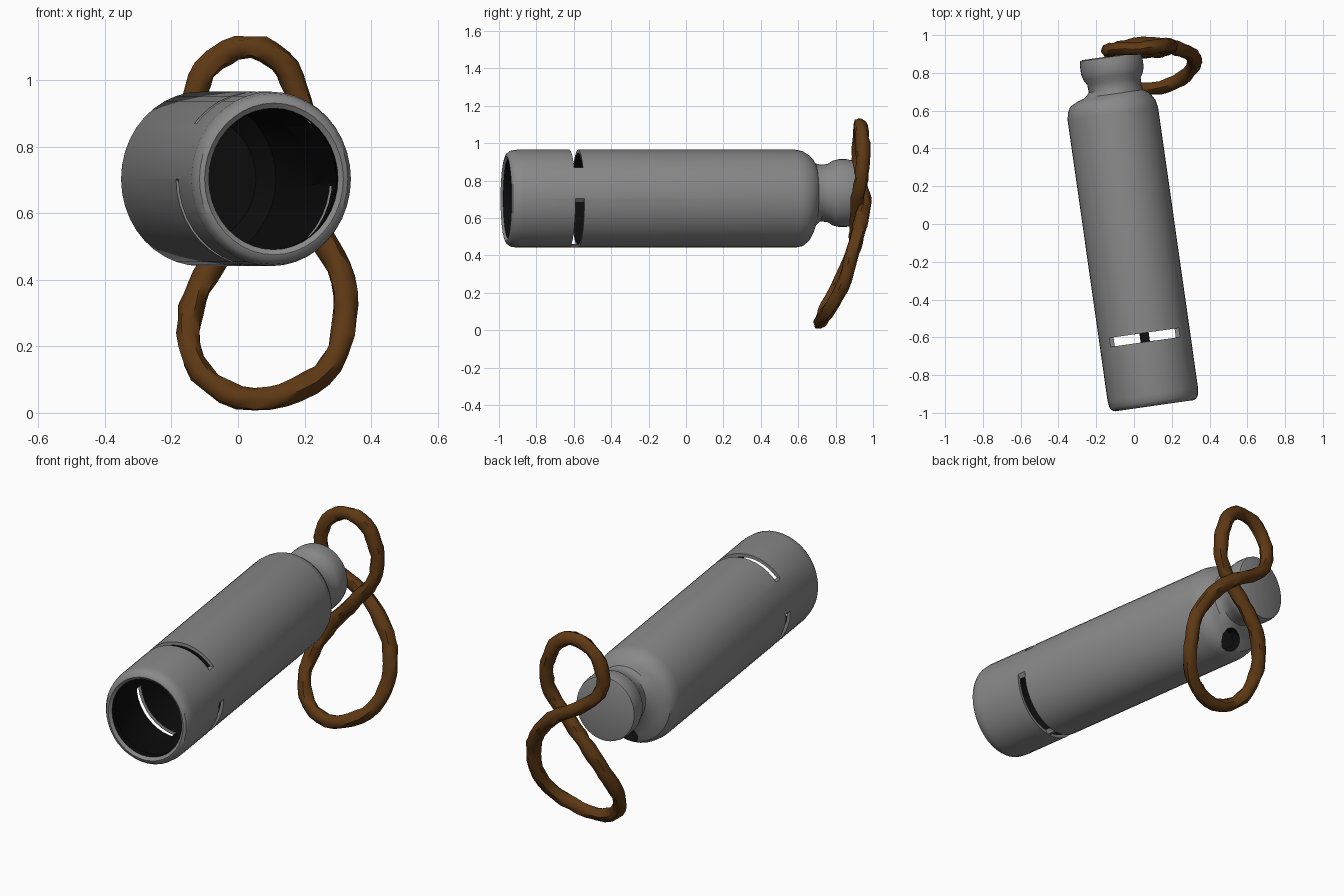
import bpy, bmesh, math, random
from mathutils import Matrix, Vector

random.seed(4)
if "Cube" in bpy.data.objects:
    bpy.data.objects.remove(bpy.data.objects["Cube"])


def material(name, rgb):
    m = bpy.data.materials.new(name)
    m.use_nodes = True
    m.diffuse_color = (*rgb, 1)
    bsdf = next(n for n in m.node_tree.nodes if n.type == "BSDF_PRINCIPLED")
    bsdf.inputs["Base Color"].default_value = (*rgb, 1)
    return m


METAL = material("grey metal", (0.25, 0.25, 0.25))
DARK = material("black inside", (0.004, 0.004, 0.004))
ROPE = material("brown rope", (0.11, 0.04, 0.007))

RX, RZ = 0.242, 0.262
PLACE = Matrix.Translation((0.108, -0.962, 0.703)) @ Matrix.Rotation(math.radians(8.1), 4, "Z")


def finish(bm, name, mats):
    mesh = bpy.data.meshes.new(name)
    bm.to_mesh(mesh)
    bm.free()
    ob = bpy.data.objects.new(name, mesh)
    bpy.context.collection.objects.link(ob)
    for m in mats:
        mesh.materials.append(m)
    return ob


def select(ob):
    bpy.ops.object.select_all(action="DESELECT")
    ob.select_set(True)
    bpy.context.view_layer.objects.active = ob


# Hollow body: (distance along axis, relative radius), outside then inside
outer = [(1.865, 0.62), (1.86, 0.67), (1.835, 0.69), (1.79, 0.69), (1.76, 0.66),
         (1.73, 0.59), (1.69, 0.58), (1.665, 0.64), (1.65, 0.78), (1.63, 0.9),
         (1.6, 0.97), (1.56, 1), (0.06, 1), (0.025, 0.98), (0.006, 0.93),
         (0, 0.87), (0.012, 0.81)]
inner = [(0.05, 0.81), (0.1, 0.93), (1.54, 0.93), (1.61, 0.72)]
SIDES = 40
bm = bmesh.new()
rings = []
for t, r in outer + inner:
    # The neck sits a little off the body axis
    off = 0.03 * min(1, max(0, (t - 1.63) / 0.05))
    rings.append([bm.verts.new((off + r * RX * math.cos(a), t, off + r * RZ * math.sin(a)))
                  for a in (2 * math.pi * i / SIDES for i in range(SIDES))])
for k, (a, b) in enumerate(zip(rings, rings[1:])):
    for i in range(SIDES):
        j = (i + 1) % SIDES
        f = bm.faces.new((a[i], a[j], b[j], b[i]))
        f.material_index = int(k >= len(outer) - 1)
bm.faces.new(rings[0])
bm.faces.new(rings[-1]).material_index = 1
bmesh.ops.recalc_face_normals(bm, faces=bm.faces)
bm.transform(PLACE)
body = finish(bm, "body", (METAL, DARK))

# Cutters: three saw slots round the body and a hole under the shoulder
bm = bmesh.new()
for degrees, depth in ((90, 0.167), (222, 0.18), (318, 0.18)):
    turn = Matrix.Rotation(-math.radians(degrees), 4, "Y")
    box = turn @ Matrix.Translation((depth + 0.06, 0.365, 0)) @ Matrix.Diagonal((0.12, 0.048, 0.42, 1))
    bmesh.ops.create_cube(bm, size=1, matrix=box)
hole = bmesh.ops.create_icosphere(bm, subdivisions=2, radius=0.065,
                                  matrix=Matrix.Translation((0.02, 1.63, -0.19)))
for v in hole["verts"]:
    for f in v.link_faces:
        f.material_index = 1
bm.transform(PLACE)
cutter = finish(bm, "slot_cutter", (METAL, DARK))
cutter.hide_render = True

mod = body.modifiers.new("slots", "BOOLEAN")
mod.operation, mod.solver, mod.object = "DIFFERENCE", "EXACT", cutter
mod.use_self = True
select(body)
bpy.ops.object.modifier_apply(modifier=mod.name)
bpy.data.objects.remove(cutter)
bpy.ops.object.shade_smooth_by_angle(angle=math.radians(35))

# Rope: one closed figure of eight
path = [(0.04, 0.93, 1.098), (-0.07, 0.925, 1.06), (-0.13, 0.92, 0.96), (-0.13, 0.92, 0.86),
        (-0.05, 0.94, 0.76), (0.1, 0.955, 0.67), (0.2, 0.935, 0.59), (0.27, 0.915, 0.5),
        (0.315, 0.885, 0.4), (0.32, 0.855, 0.28), (0.28, 0.79, 0.15), (0.18, 0.735, 0.07),
        (0.05, 0.715, 0.04), (-0.08, 0.735, 0.09), (-0.145, 0.79, 0.2), (-0.14, 0.85, 0.31),
        (-0.1, 0.89, 0.41), (-0.04, 0.91, 0.5), (0.04, 0.915, 0.59), (0.12, 0.915, 0.68),
        (0.18, 0.93, 0.77), (0.195, 0.945, 0.87), (0.175, 0.945, 0.97), (0.125, 0.94, 1.06)]
curve = bpy.data.curves.new("rope_loop", "CURVE")
curve.dimensions = "3D"
curve.bevel_depth = 0.037
curve.bevel_resolution = 2
curve.resolution_u = 3
spline = curve.splines.new("BEZIER")
spline.bezier_points.add(len(path) - 1)
spline.use_cyclic_u = True
for p, co in zip(spline.bezier_points, path):
    p.co = co
    p.handle_left_type = p.handle_right_type = "AUTO"
    p.radius = random.uniform(0.93, 1.05)
curve.materials.append(ROPE)
rope = bpy.data.objects.new("rope_loop", curve)
bpy.context.collection.objects.link(rope)
select(rope)
bpy.ops.object.convert(target="MESH")
rope = bpy.context.object
# Uneven hand-twisted surface
for v in rope.data.vertices:
    v.co += Vector([random.uniform(-0.004, 0.004) for _ in range(3)])
    v.co.z = max(v.co.z, 0)
bpy.ops.object.shade_smooth_by_angle(angle=math.radians(50))
